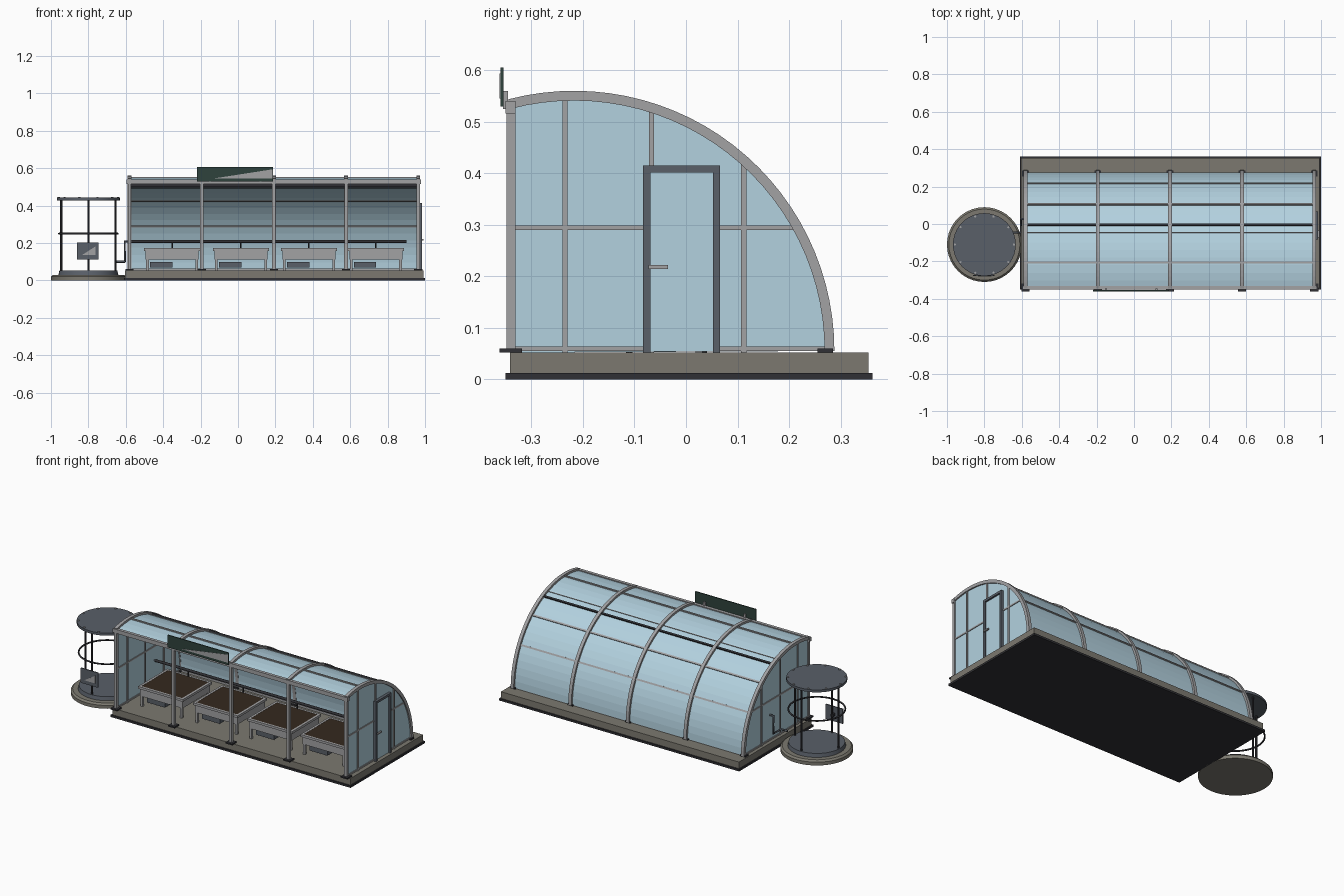
import bpy, bmesh, math
from mathutils import Vector

if "Cube" in bpy.data.objects:
    bpy.data.objects.remove(bpy.data.objects["Cube"])


def mat(name, r, g, b):
    m = bpy.data.materials.new(name)
    m.use_nodes = True
    m.diffuse_color = (r, g, b, 1)
    m.node_tree.nodes["Principled BSDF"].inputs["Base Color"].default_value = (r, g, b, 1)
    return m


GLASS = mat("pale blue glass", 0.45, 0.64, 0.74)
FRAME = mat("light grey metal", 0.36, 0.36, 0.37)
CONCRETE = mat("warm grey concrete", 0.20, 0.19, 0.16)
DARK = mat("near black", 0.03, 0.03, 0.035)
STEEL = mat("blue grey steel", 0.10, 0.115, 0.14)
SOIL = mat("brown soil", 0.035, 0.022, 0.013)
GREEN = mat("dark green", 0.028, 0.055, 0.045)


def finish(name, bm, m, smooth=False):
    bmesh.ops.recalc_face_normals(bm, faces=bm.faces)
    me = bpy.data.meshes.new(name)
    bm.to_mesh(me)
    bm.free()
    me.materials.append(m)
    ob = bpy.data.objects.new(name, me)
    bpy.context.collection.objects.link(ob)
    if smooth:
        bpy.context.view_layer.objects.active = ob
        bpy.ops.object.select_all(action='DESELECT')
        ob.select_set(True)
        bpy.ops.object.shade_smooth_by_angle()
    return ob


def box(name, x0, x1, y0, y1, z0, z1, m):
    bm = bmesh.new()
    bmesh.ops.create_cube(bm, size=1)
    for v in bm.verts:
        v.co = Vector(((x0 + x1) / 2 + v.co.x * (x1 - x0),
                       (y0 + y1) / 2 + v.co.y * (y1 - y0),
                       (z0 + z1) / 2 + v.co.z * (z1 - z0)))
    return finish(name, bm, m)


def prism(name, pts, axis, depth, m):
    """Extrude a closed outline of 3D points along an axis."""
    bm = bmesh.new()
    face = bm.faces.new([bm.verts.new(p) for p in pts])
    ext = bmesh.ops.extrude_face_region(bm, geom=[face])["geom"]
    bmesh.ops.translate(bm, vec=Vector(axis) * depth,
                        verts=[v for v in ext if isinstance(v, bmesh.types.BMVert)])
    return finish(name, bm, m)


def drum(name, x, y, z0, z1, r0, r1, m, seg=40):
    bm = bmesh.new()
    bmesh.ops.create_cone(bm, cap_ends=True, segments=seg, radius1=r0, radius2=r1, depth=z1 - z0)
    bmesh.ops.translate(bm, vec=(x, y, (z0 + z1) / 2), verts=bm.verts)
    return finish(name, bm, m, True)


def pipe(name, pts, r, m, cyclic=False):
    cu = bpy.data.curves.new(name, 'CURVE')
    cu.dimensions = '3D'
    cu.bevel_depth = r
    cu.bevel_resolution = 2
    cu.use_fill_caps = True
    sp = cu.splines.new('POLY')
    sp.points.add(len(pts) - 1)
    for p, co in zip(sp.points, pts):
        p.co = (*co, 1)
    sp.use_cyclic_u = cyclic
    cu.materials.append(m)
    ob = bpy.data.objects.new(name, cu)
    bpy.context.collection.objects.link(ob)


# Vault cross-section
CY, CZ, R = -0.217, 0.055, 0.505
FRONT = -0.345
A_END = math.acos((FRONT - CY) / R)


def on_arc(r, a, x=0):
    return (x, CY + r * math.cos(a), CZ + r * math.sin(a))


def arc_strip(name, x0, x1, r0, r1, a0, a1, n, m):
    steps = [a0 + (a1 - a0) * i / n for i in range(n + 1)]
    bm = bmesh.new()
    rows = [[bm.verts.new(on_arc(r, a, x)) for x, r in
             ((x0, r0), (x1, r0), (x1, r1), (x0, r1))] for a in steps]
    for p, q in zip(rows, rows[1:]):
        for i in range(4):
            bm.faces.new((p[i], p[(i + 1) % 4], q[(i + 1) % 4], q[i]))
    bm.faces.new(rows[0])
    bm.faces.new(rows[-1])
    return finish(name, bm, m)


# Foundation
box("plinth", -0.61, 1.0, -0.35, 0.362, 0, 0.012, DARK)
box("floor_slab", -0.603, 0.993, -0.342, 0.354, 0.012, 0.052, CONCRETE)

# Arched ribs with front posts and foot plates
ribs = [-0.58 + 0.386 * i for i in range(5)]
X0, X1 = ribs[0], ribs[-1]
for x in ribs:
    arc_strip("arched_rib", x - 0.01, x + 0.01, 0.486, R, 0, A_END, 28, FRAME)
    box("front_post", x - 0.009, x + 0.009, -0.348, -0.331, 0.052, 0.53, FRAME)
    box("front_foot", x - 0.022, x + 0.022, -0.362, -0.318, 0.052, 0.06, DARK)
    box("back_foot", x - 0.018, x + 0.018, 0.255, 0.285, 0.052, 0.06, DARK)
box("front_beam", X0 - 0.015, X1 + 0.015, -0.35, -0.331, 0.516, 0.54, FRAME)

# Curved glazing and purlins
arc_strip("roof_glass", X0, X1, 0.488, 0.493, 0, A_END, 22, GLASS)


def purlin(name, y, half, r0, r1, m):
    a = math.acos((y - CY) / 0.495)
    arc_strip(name, X0, X1, r0, r1, a - half, a + half, 1, m)


for y in (0.217, 0.105, -0.205):
    purlin("purlin", y, 0.01, 0.482, 0.499, FRAME)
purlin("vent_hinge", -0.005, 0.011, 0.484, 0.501, DARK)
purlin("vent_edge", -0.045, 0.004, 0.487, 0.496, FRAME)
box("inner_track", X0, X1, -0.069, -0.064, 0.498, 0.517, DARK)
box("back_sill", X0, X1, 0.262, 0.275, 0.052, 0.064, FRAME)

# End walls: glass, mullions and rails
for x in (X0, X1):
    outline = [on_arc(0.49, A_END * i / 22, x - 0.002) for i in range(23)]
    outline.append((x - 0.002, FRONT + 0.008, CZ - 0.003))
    prism("end_glass", outline, (1, 0, 0), 0.004, GLASS)
    for y in (-0.235, -0.067, 0.112):
        top = CZ + math.sqrt(0.49 ** 2 - (y - CY) ** 2)
        box("end_mullion", x - 0.007, x + 0.007, y - 0.005, y + 0.005, 0.052, top, FRAME)
    box("end_rail", x - 0.006, x + 0.006, FRONT, 0.212, 0.29, 0.299, FRAME)
    box("end_sill", x - 0.006, x + 0.006, FRONT, 0.275, 0.055, 0.064, FRAME)

# Door on the left end
d0, d1 = X1 + 0.002, X1 + 0.019
for y in (-0.083, 0.052):
    box("door_stile", d0, d1, y, y + 0.014, 0.052, 0.415, STEEL)
box("door_head", d0, d1, -0.083, 0.066, 0.401, 0.415, STEEL)
box("door_panel", d0, d0 + 0.007, -0.07, 0.053, 0.054, 0.402, GLASS)
box("door_handle", d1 - 0.002, d1 + 0.008, -0.073, -0.035, 0.214, 0.222, FRAME)

# Raised planting beds
for x in (-0.352, 0.016, 0.379, 0.737):
    y0, y1 = -0.24, 0.04
    box("bed_body", x - 0.142, x + 0.142, y0 + 0.008, y1 - 0.008, 0.113, 0.162, FRAME)
    box("bed_soil", x - 0.136, x + 0.136, y0 + 0.012, y1 - 0.012, 0.16, 0.171, SOIL)
    for s in (-1, 1):
        ex = x + s * 0.143
        box("bed_rim_side", ex - 0.007, ex + 0.007, y0, y1, 0.158, 0.172, FRAME)
        ey = (y0 + y1) / 2 + s * (y1 - y0 - 0.014) / 2
        box("bed_rim", x - 0.15, x + 0.15, ey - 0.007, ey + 0.007, 0.158, 0.172, FRAME)
        for ly in (y0 + 0.015, y1 - 0.015):
            box("bed_leg", x + s * 0.132 - 0.007, x + s * 0.132 + 0.007,
                ly - 0.007, ly + 0.007, 0.052, 0.115, FRAME)
    box("bed_tank", x - 0.118, x + 0.002, -0.2, -0.06, 0.068, 0.098, STEEL)
    pipe("dropper", [(x, 0.027, 0.21), (x, 0.027, 0.165)], 0.004, DARK)

# Watering pipe through the right end wall
pipe("water_rail", [(-0.57, 0.027, 0.208), (0.9, 0.027, 0.208)], 0.008, DARK)
pipe("water_inlet", [(-0.57, 0.027, 0.208), (-0.605, 0.027, 0.208), (-0.605, 0.027, 0.1),
                     (-0.605, -0.045, 0.1), (-0.65, -0.045, 0.1)], 0.006, STEEL)

# Front sign board with a wedge plate
box("sign_board", -0.22, 0.187, -0.36, -0.354, 0.53, 0.605, GREEN)
prism("sign_wedge", [(-0.13, -0.36, 0.545), (0.185, -0.36, 0.545), (0.185, -0.36, 0.594)],
      (0, -1, 0), 0.002, FRAME)
for x in (-0.15, 0.12):
    box("sign_bracket", x - 0.006, x + 0.006, -0.355, -0.345, 0.525, 0.56, FRAME)

# Round open kiosk
KX, KY = -0.8, -0.11


def around(r, n, z):
    return [(KX + r * math.cos(math.tau * i / n), KY + r * math.sin(math.tau * i / n), z)
            for i in range(n)]


drum("kiosk_base", KX, KY, 0, 0.02, 0.2, 0.2, CONCRETE)
drum("kiosk_base_bevel", KX, KY, 0.02, 0.03, 0.2, 0.19, CONCRETE)
drum("kiosk_floor", KX, KY, 0.03, 0.052, 0.16, 0.155, STEEL)
drum("kiosk_roof", KX, KY, 0.428, 0.443, 0.168, 0.168, STEEL)
pipe("kiosk_ring", around(0.157, 40, 0.25), 0.005, DARK, True)
for x, y, z in around(0.145, 4, 0.05):
    drum("kiosk_post", x, y, z, 0.43, 0.006, 0.006, DARK, 10)
for x, y, z in around(0.158, 10, 0.442):
    drum("roof_bolt", x, y, z, z + 0.005, 0.006, 0.006, FRAME, 8)
box("kiosk_panel", -0.86, -0.745, -0.278, -0.272, 0.113, 0.203, STEEL)
prism("panel_wedge", [(-0.835, -0.278, 0.135), (-0.762, -0.278, 0.135), (-0.762, -0.278, 0.182)],
      (0, -1, 0), 0.002, FRAME)
box("panel_bracket", -0.81, -0.795, -0.273, -0.25, 0.15, 0.165, DARK)
